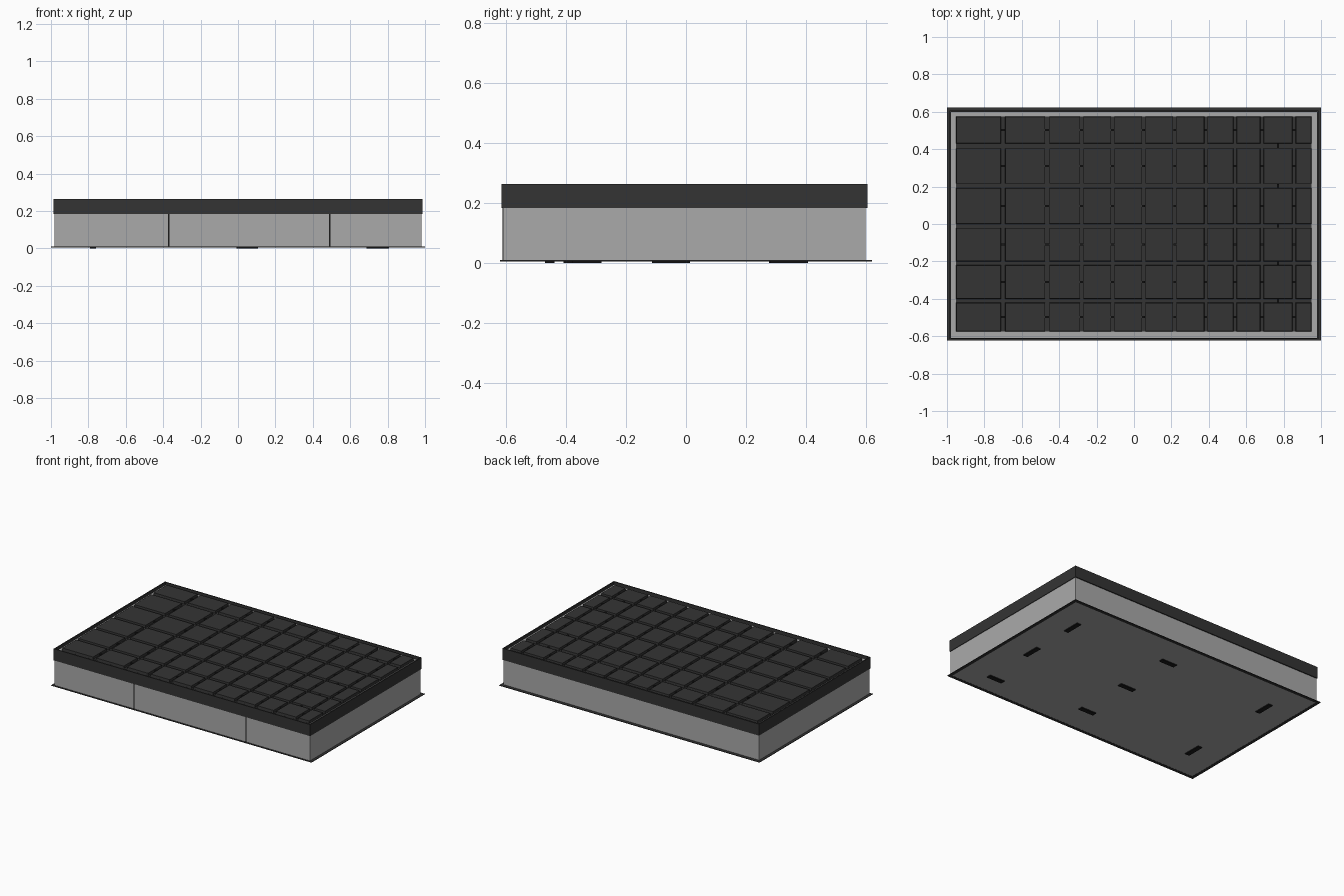
import bpy, bmesh
from mathutils import Vector

if "Cube" in bpy.data.objects:
    bpy.data.objects.remove(bpy.data.objects["Cube"])


def material(name, v):
    m = bpy.data.materials.new(name)
    m.diffuse_color = (v, v, v, 1)
    m.use_nodes = True
    m.node_tree.nodes["Principled BSDF"].inputs["Base Color"].default_value = m.diffuse_color
    return m


GREY = material("light grey", 0.40)
DARK = material("charcoal", 0.034)
BLACK = material("black", 0.010)


def add_box(bm, x0, x1, y0, y1, z0, z1, taper=0.0):
    """Box between limits; taper pulls the top edges inward."""
    c = Vector(((x0 + x1) / 2, (y0 + y1) / 2, (z0 + z1) / 2))
    for v in bmesh.ops.create_cube(bm, size=1)["verts"]:
        t = taper if v.co.z > 0 else 0
        v.co = c + Vector((v.co.x * (x1 - x0 - 2 * t),
                           v.co.y * (y1 - y0 - 2 * t),
                           v.co.z * (z1 - z0)))


def part(name, mat, boxes):
    bm = bmesh.new()
    for b in boxes:
        add_box(bm, *b)
    me = bpy.data.meshes.new(name)
    bm.to_mesh(me)
    bm.free()
    me.materials.append(mat)
    ob = bpy.data.objects.new(name, me)
    bpy.context.collection.objects.link(ob)
    return ob


def frame(x, y0, y1, w, z0, z1):
    """Four bars forming a rectangular ring with outer half-width x."""
    return [(-x, x, y0, y0 + w, z0, z1), (-x, x, y1 - w, y1, z0, z1),
            (-x, -x + w, y0 + w, y1 - w, z0, z1), (x - w, x, y0 + w, y1 - w, z0, z1)]


# Main body, with its top showing as the light border round the tiles
part("body", GREY, [(-0.982, 0.982, -0.612, 0.600, 0.006, 0.242)])

# Dark band round the upper edge and thin lip round the foot
part("upper_band", DARK, frame(0.986, -0.616, 0.607, 0.007, 0.183, 0.263))
part("base_lip", DARK, frame(1.0, -0.622, 0.622, 0.022, 0.005, 0.009))

# Tiled top: floor sheet plus raised tiles
cols = [(-0.951, -0.711), (-0.689, -0.475), (-0.453, -0.288), (-0.271, -0.122),
        (-0.105, 0.044), (0.060, 0.210), (0.226, 0.376), (0.392, 0.532),
        (0.548, 0.676), (0.692, 0.848), (0.864, 0.949)]
rows = [(-0.575, -0.42), (-0.40, -0.22), (-0.20, -0.02), (0.0, 0.193),
        (0.215, 0.405), (0.43, 0.575)]
part("tile_floor", DARK, [(-0.951, 0.949, -0.575, 0.575, 0.24, 0.246)])
part("tiles", DARK, [(a, b, c, d, 0.244, 0.262, 0.002)
                     for a, b in cols for c, d in rows])

# Small connectors in the gaps between tiles
links = [(p[1], q[0], (c + d) / 2 - 0.006, (c + d) / 2 + 0.006, 0.244, 0.256)
         for p, q in zip(cols, cols[1:]) for c, d in rows]
links += [(0.764, 0.776, p[1], q[0], 0.244, 0.256) for p, q in zip(rows, rows[1:])]
part("tile_connectors", BLACK, links)

# Vertical seams on the front
part("front_seams", BLACK, [(x - 0.004, x + 0.004, -0.614, -0.610, 0.008, 0.183)
                            for x in (-0.37, 0.49)])

# Foot pads: some run along x, some along y
pads = [(x, y, 0.058, 0.016) for x, y in
        ((0.05, 0.39), (0.05, -0.01), (0.05, -0.394), (0.745, -0.455))]
pads += [(x, y, 0.016, 0.063) for x, y in
         ((0.79, 0.345), (0.79, -0.05), (-0.775, 0.34), (-0.775, -0.345))]
part("foot_pads", BLACK, [(x - a, x + a, y - b, y + b, 0.0, 0.008)
                          for x, y, a, b in pads])
